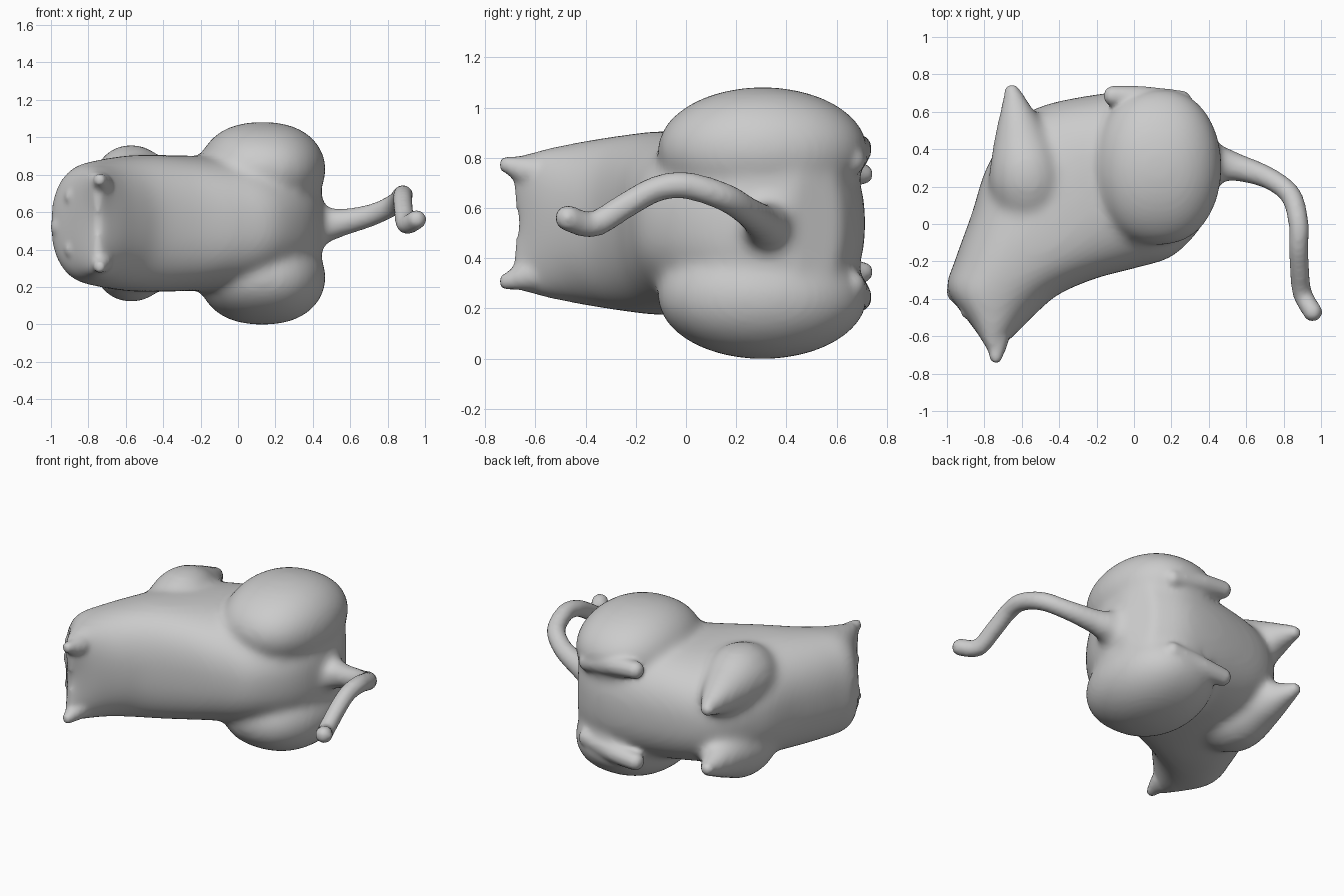
import bpy, bmesh, math
from mathutils import Vector

if "Cube" in bpy.data.objects:
    bpy.data.objects.remove(bpy.data.objects["Cube"])

MID = 0.54  # symmetry plane of the animal, which lies on its side


def spow(v, e):
    return math.copysign(abs(v) ** e, v)


def add_loft(bm, rings):
    """Skin a list of point rings and close both ends."""
    vr = [[bm.verts.new(p) for p in r] for r in rings]
    n = len(vr[0])
    for a, b in zip(vr, vr[1:]):
        for i in range(n):
            bm.faces.new((a[i], a[(i + 1) % n], b[(i + 1) % n], b[i]))
    for end in (vr[0][::-1], vr[-1]):
        c = bm.verts.new(sum((v.co for v in end), Vector()) / n)
        for i in range(n):
            bm.faces.new((end[i], end[(i + 1) % n], c))


def catmull(pts, steps=6):
    """Smooth interpolation of tuples of any length."""
    out = []
    P = [pts[0]] + list(pts) + [pts[-1]]
    for k in range(1, len(P) - 2):
        for s in range(steps):
            t = s / steps
            out.append([0.5 * (2 * b + (c - a) * t + (2 * a - 5 * b + 4 * c - d) * t * t
                               + (3 * b - a - 3 * c + d) * t ** 3)
                        for a, b, c, d in zip(*P[k - 1:k + 3])])
    return out + [list(pts[-1])]


def add_tube(bm, pts, n=16):
    """Round tube through (x, y, z, radius) points with ball ends."""
    path = catmull(pts)
    rings = []
    for i, p in enumerate(path):
        c = Vector(p[:3])
        t = (Vector(path[min(i + 1, len(path) - 1)][:3]) - Vector(path[max(i - 1, 0)][:3])).normalized()
        u = t.cross(Vector((0.13, 0.2, 1))).normalized()
        w = t.cross(u)
        rings.append([c + p[3] * (math.cos(a) * u + math.sin(a) * w)
                      for a in (2 * math.pi * k / n for k in range(n))])
    add_loft(bm, rings)
    for p in (path[0], path[-1]):
        add_ball(bm, p[:3], (p[3],) * 3)


def add_ball(bm, c, r, e=(1, 1, 1)):
    vs = bmesh.ops.create_uvsphere(bm, u_segments=32, v_segments=20, radius=1)['verts']
    for v in vs:
        v.co = Vector([c[i] + r[i] * spow(v.co[i], e[i]) for i in range(3)])


def flip(p, s):
    return (p[0], p[1], MID + s * p[2]) + tuple(p[3:])


def fuse(obj, voxel, rounds):
    """Melt overlapping parts into one skin."""
    m = obj.modifiers.new("fuse", 'REMESH')
    m.mode, m.voxel_size = 'VOXEL', voxel
    s = obj.modifiers.new("soften", 'SMOOTH')
    s.factor, s.iterations = 0.5, rounds
    bpy.context.view_layer.update()
    me = bpy.data.meshes.new_from_object(obj.evaluated_get(bpy.context.evaluated_depsgraph_get()))
    obj.modifiers.clear()
    obj.data = me


def make(name, bm):
    bmesh.ops.recalc_face_normals(bm, faces=bm.faces)
    me = bpy.data.meshes.new(name)
    bm.to_mesh(me)
    bm.free()
    ob = bpy.data.objects.new(name, me)
    bpy.context.collection.objects.link(ob)
    return ob


bm = bmesh.new()
# torso and head: belly point, back point, half width, ear-side lift
sections = [(-0.80, -0.63, -0.71, -0.655, 0.265, 0.07), (-0.90, -0.50, -0.63, -0.585, 0.295, 0.03),
            (-1.00, -0.35, -0.52, -0.475, 0.325, 0), (-0.96, -0.20, -0.40, -0.375, 0.345, 0),
            (-0.87, 0.05, -0.20, -0.29, 0.365, 0), (-0.775, 0.33, 0.01, -0.235, 0.365, 0),
            (-0.58, 0.59, 0.21, -0.17, 0.36, 0), (-0.22, 0.69, 0.37, 0.00, 0.36, 0),
            (0.15, 0.71, 0.45, 0.20, 0.33, 0), (0.36, 0.62, 0.455, 0.42, 0.24, 0)]
rings = []
for ax, ay, bx, by, w, lift in catmull(sections):
    a, b = Vector((ax, ay, MID)), Vector((bx, by, MID))
    rings.append([(a + b) / 2 + (b - a) / 2 * spow(math.cos(t), 0.85)
                  + Vector((0, -lift * math.sin(t) ** 2, w * spow(math.sin(t), 0.85)))
                  for t in (2 * math.pi * k / 40 for k in range(40))])
add_loft(bm, rings)
for s in (-1, 1):
    # haunch
    add_ball(bm, flip((0.13, 0.305, 0.29), s), (0.34, 0.42, 0.252), (0.85, 1, 1))
    # shoulder and foreleg
    add_tube(bm, [flip(p, s) for p in [(-0.55, 0.04, 0.12, 0.19), (-0.57, 0.25, 0.215, 0.21),
                                       (-0.605, 0.46, 0.21, 0.15), (-0.645, 0.68, 0.2, 0.06)]])
# tail root
add_tube(bm, [(0.28, 0.33, 0.53, 0.18), (0.41, 0.32, 0.53, 0.125), (0.50, 0.315, 0.535, 0.09), (0.6, 0.288, 0.555, 0.07)])
cat = make("cat_body", bm)
fuse(cat, 0.022, 14)

# small features that stay crisper
bm = bmesh.new()
bm.from_mesh(cat.data)
for s in (-1, 1):
    # ear
    add_tube(bm, [flip(p, s) for p in [(-0.75, -0.48, 0.185, 0.1), (-0.735, -0.61, 0.205, 0.07),
                                       (-0.738, -0.71, 0.232, 0.036)]])
    # front paw
    add_tube(bm, [flip(p, s) for p in [(-0.635, 0.58, 0.21, 0.08), (-0.645, 0.65, 0.2, 0.058),
                                       (-0.652, 0.705, 0.195, 0.042)]])
    # hind foot
    add_tube(bm, [flip(p, s) for p in [(0.25, 0.655, 0.25, 0.06), (0.05, 0.672, 0.285, 0.065),
                                       (-0.11, 0.685, 0.30, 0.055)]])
    # eye
    add_ball(bm, flip((-0.88, -0.46, 0.14), s), (0.05, 0.05, 0.05))
# nose
add_ball(bm, (-0.955, -0.36, MID - 0.02), (0.047, 0.06, 0.06))
# tail
add_tube(bm, [(0.44, 0.32, 0.53, 0.09), (0.58, 0.295, 0.55, 0.07), (0.73, 0.24, 0.59, 0.058),
              (0.84, 0.15, 0.645, 0.056), (0.88, 0.0, 0.69, 0.054), (0.88, -0.12, 0.675, 0.052),
              (0.885, -0.24, 0.61, 0.052), (0.90, -0.37, 0.535, 0.052), (0.955, -0.47, 0.56, 0.052)])
bpy.data.objects.remove(cat)
cat = make("cat", bm)
fuse(cat, 0.015, 5)
for p in cat.data.polygons:
    p.use_smooth = True
